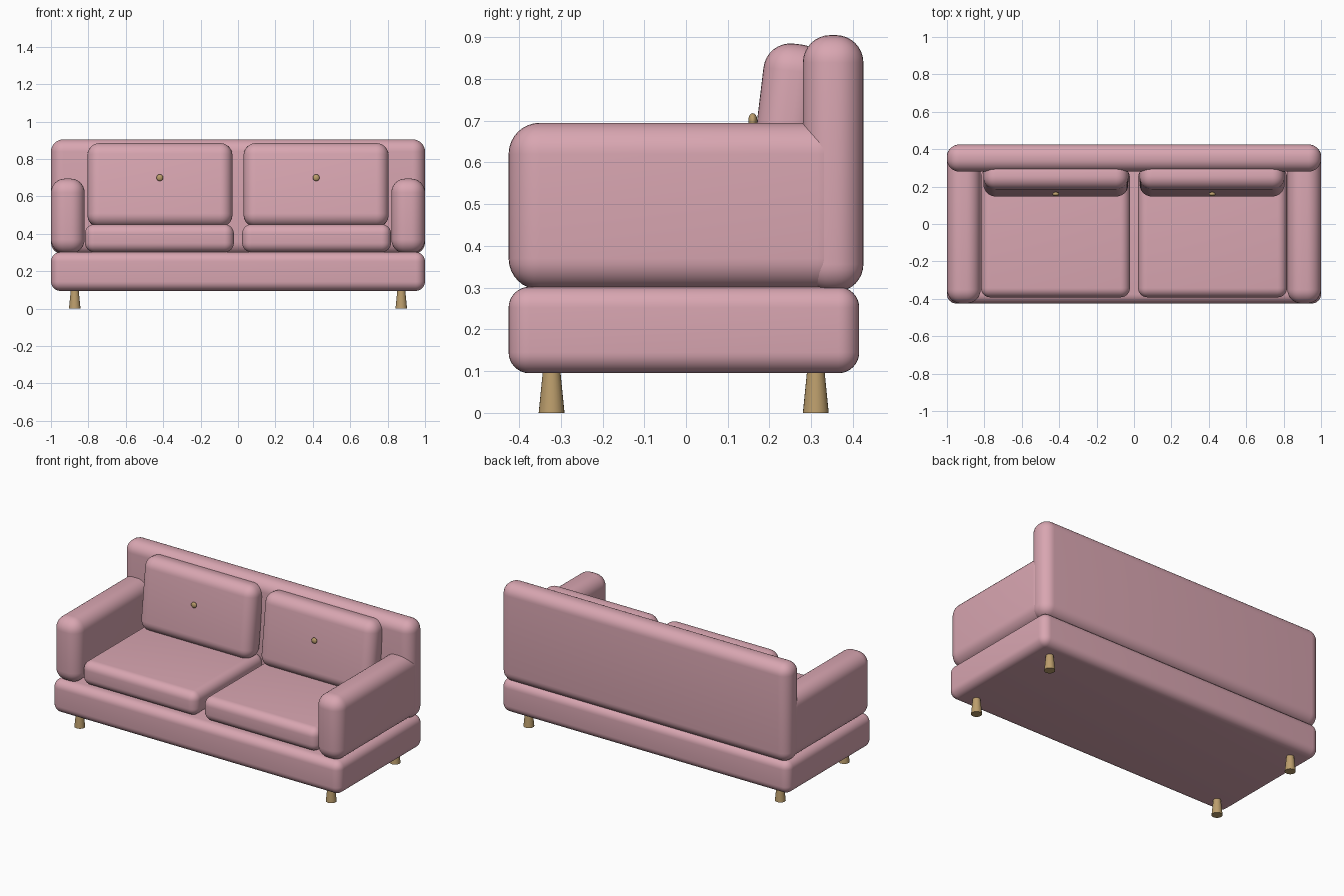
import bpy, math

if "Cube" in bpy.data.objects:
    bpy.data.objects.remove(bpy.data.objects["Cube"])

def material(name, rgb):
    m = bpy.data.materials.new(name)
    m.diffuse_color = (*rgb, 1)
    m.use_nodes = True
    m.node_tree.nodes["Principled BSDF"].inputs["Base Color"].default_value = m.diffuse_color
    return m

pink = material("pink fabric", (0.69, 0.38, 0.44))
brass = material("brass", (0.50, 0.34, 0.15))

def finish(ob, name, mat, angle):
    ob.name = name
    ob.data.materials.append(mat)
    bpy.ops.object.shade_smooth_by_angle(angle=math.radians(angle))
    return ob

def soft_box(name, lo, hi, radius, tilt=0):
    """Rounded upholstery block between two corners."""
    bpy.ops.mesh.primitive_cube_add(size=1, location=[(a + b) / 2 for a, b in zip(lo, hi)])
    ob = bpy.context.object
    ob.scale = [b - a for a, b in zip(lo, hi)]
    bpy.ops.object.transform_apply(location=False, rotation=False, scale=True)
    ob.rotation_euler.x = tilt
    bevel = ob.modifiers.new("rounding", 'BEVEL')
    bevel.width = radius
    bevel.segments = 8
    bpy.ops.object.modifier_apply(modifier=bevel.name)
    return finish(ob, name, pink, 40)

# Base and backrest
soft_box("base", (-1, -0.425, 0.095), (1, 0.415, 0.302), 0.05)
soft_box("backrest", (-1, 0.28, 0.29), (1, 0.425, 0.905), 0.066)

for side, s in (("left", -1), ("right", 1)):
    def span(a, b):
        return (a, b) if s > 0 else (-b, -a)

    # Armrest
    x0, x1 = span(0.82, 1.0)
    soft_box(side + "_armrest", (x0, -0.425, 0.295), (x1, 0.39, 0.695), 0.075)

    # Seat cushion
    x0, x1 = span(0.022, 0.818)
    soft_box(side + "_seat_cushion", (x0, -0.392, 0.302), (x1, 0.30, 0.451), 0.05)

    # Leaning back cushion
    x0, x1 = span(0.03, 0.805)
    soft_box(side + "_back_cushion", (x0, 0.166, 0.435), (x1, 0.316, 0.885), 0.065, -0.12)

    # Cushion button
    bpy.ops.mesh.primitive_uv_sphere_add(segments=20, ring_count=12, radius=0.018,
                                         location=(s * 0.418, 0.16, 0.70))
    bpy.context.object.scale.y = 0.6
    finish(bpy.context.object, side + "_button", brass, 40)

    # Tapered legs, wider at the floor
    for end, y in (("front", -0.322), ("back", 0.311)):
        bpy.ops.mesh.primitive_cone_add(vertices=24, radius1=0.031, radius2=0.019, depth=0.12,
                                        location=(s * 0.873, y, 0.06))
        finish(bpy.context.object, f"{side}_{end}_leg", brass, 40)
